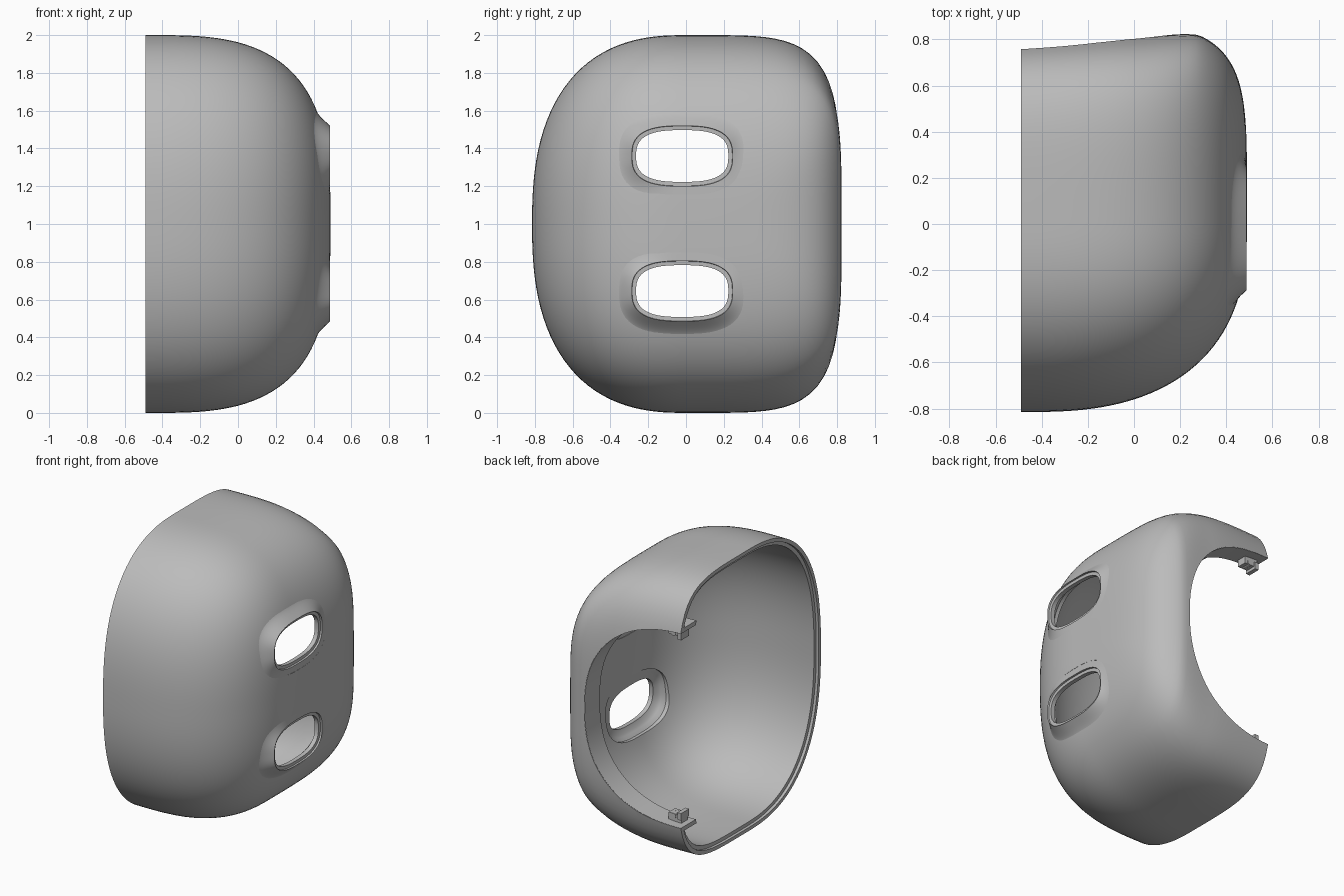
import bpy, bmesh, math
from mathutils import Matrix

if "Cube" in bpy.data.objects:
    bpy.data.objects.remove(bpy.data.objects["Cube"])

RIM_X, MID_X, YC = -0.49, -0.45, 0.0       # open side, widest section, section centre
P_FRONT, P_BACK = 2.5, 4.7                 # roundness of front and back halves

grey = bpy.data.materials.new("plain_grey")
grey.diffuse_color = (0.5, 0.5, 0.5, 1)
grey.use_nodes = True
grey.node_tree.nodes["Principled BSDF"].inputs["Base Color"].default_value = grey.diffuse_color


def smooth(ob, angle=35):
    bpy.ops.object.select_all(action='DESELECT')
    bpy.context.view_layer.objects.active = ob
    ob.select_set(True)
    bpy.ops.object.shade_smooth_by_angle(angle=math.radians(angle))


def finish(name, bm, angle=35):
    bmesh.ops.recalc_face_normals(bm, faces=bm.faces[:])
    me = bpy.data.meshes.new(name)
    bm.to_mesh(me)
    bm.free()
    me.materials.append(grey)
    ob = bpy.data.objects.new(name, me)
    bpy.context.collection.objects.link(ob)
    smooth(ob, angle)
    return ob


def fall(u, p):
    return max(0.0, 1 - max(0.0, min(1.0, u)) ** p) ** (1 / p)


def polar(a, p):
    """Unit superellipse point at angle a."""
    c, s = math.cos(a), math.sin(a)
    r = (abs(c) ** p + abs(s) ** p) ** (-1 / p)
    return c * r, s * r


def section(x, off=0.0):
    """Front depth, back depth and half height of the shell at x."""
    u = (x - MID_X) / (0.94 - off)
    k = min(x, 0.28)
    back = 0.82 + 0.06 * k + 0.5 * max(k, 0) ** 2
    return (0.815 - off) * fall(u, 2.5), (back - off) * fall(u, 5), (1 - off) * fall(u, 3)


def ring(x, off, n=128):
    f, b, h = section(x, off)
    pts = []
    for i in range(n):
        a = 2 * math.pi * i / n
        back = math.cos(a) > 0
        c, s = polar(a, P_BACK if back else P_FRONT)
        pts.append((x, YC + c * (b if back else f), 1 + s * h))
    return pts


def surface_x(y, z):
    """Outer shell x at a given y, z."""
    lo, hi = RIM_X, 0.489
    for _ in range(30):
        x = (lo + hi) / 2
        f, b, h = section(x)
        d, p = (b, P_BACK) if y > YC else (f, P_FRONT)
        inside = (abs(y - YC) / d) ** p + (abs(z - 1) / h) ** p < 1
        lo, hi = (x, hi) if inside else (lo, x)
    return lo


def surface_y(x, z):
    """Outer shell back y at a given x, z."""
    f, b, h = section(x)
    return YC + b * fall(abs(z - 1) / h, P_BACK)


def loft(bm, loops, closed=True, wrap=False):
    rows = [[bm.verts.new(p) for p in lp] for lp in loops]
    pairs = list(zip(rows, rows[1:])) + ([(rows[-1], rows[0])] if wrap else [])
    for a, b in pairs:
        n = len(a)
        for i in range(n if closed else n - 1):
            j = (i + 1) % n
            bm.faces.new((a[i], a[j], b[j], b[i]))
    return rows


def prism(name, loop_a, loop_b):
    """Hidden cutter between two loops."""
    bm = bmesh.new()
    for r in loft(bm, [loop_a, loop_b]):
        bm.faces.new(r)
    ob = finish(name, bm)
    ob.hide_render = True
    ob.hide_set(True)
    return ob


# Shell: outer skin, stepped rim and inner skin as one closed loft
WALL, N = 0.05, 44


def skin_x(i, off):
    return MID_X + (0.94 - off) * polar(math.pi / 2 * i / N, 3)[1]


loops = [ring(skin_x(i, 0), 0) for i in range(N - 1, -1, -1)]
loops += [ring(RIM_X, 0), ring(RIM_X, 0.025), ring(RIM_X + 0.02, 0.025), ring(RIM_X + 0.02, WALL)]
loops += [ring(skin_x(i, WALL), WALL) for i in range(1, N)]
bm = bmesh.new()
rows = loft(bm, loops)
for row, px in ((rows[0], 0.49), (rows[-1], 0.49 - WALL)):
    pole = bm.verts.new((px, YC, 1))
    for i in range(len(row)):
        bm.faces.new((row[i], row[(i + 1) % len(row)], pole))
shell = finish("shell", bm)

# Back opening contour
M = 48


def opening(a, grow=0.0):
    c, s = polar(a, 2.35)
    return RIM_X + c * (0.71 + grow), 1 + s * (0.69 + grow)


def opening_loop(y):
    pts = [opening(-math.pi / 2 + math.pi * i / M, 0.002) for i in range(2 * M)]
    return [(x, y, z) for x, z in pts]


# Side slot contour, x given by a rule
SLOTS = (1.36, 0.645)


def slot(zc, grow, fx, n=72):
    pts = []
    for i in range(n):
        c, s = polar(2 * math.pi * i / n, 2.8)
        y, z = -0.02 + (0.267 + grow) * c, zc + (0.16 + grow) * s
        pts.append((fx(y, z), y, z))
    return pts


cutters = [prism("opening_cutter", opening_loop(0.3), opening_loop(1.2))]
for zc in SLOTS:
    cutters.append(prism("slot_cutter", slot(zc, 0.045, lambda y, z: 0.2),
                         slot(zc, 0.045, lambda y, z: 0.7)))
for c in cutters:
    m = shell.modifiers.new("cut", 'BOOLEAN')
    m.operation, m.solver, m.object = 'DIFFERENCE', 'EXACT', c
bpy.context.view_layer.objects.active = shell
for m in list(shell.modifiers):
    bpy.ops.object.modifier_apply(modifier=m.name)
for c in cutters:
    bpy.data.objects.remove(c)
smooth(shell)

# Slot collars: the wall flares smoothly out to a flat lip with a shallow step
STEPS, FLARE = 7, 0.08


def flare(zc, t, drop):
    k = (1 - t) ** 2                         # 1 at the lip, 0 on the shell
    sink = 0.003 * t * t

    def fx(y, z):
        s = surface_x(y, z)
        return s + (0.488 - s) * k - sink - drop
    return slot(zc, FLARE * t, fx)


for zc in SLOTS:
    outer = [flare(zc, i / STEPS, 0) for i in range(STEPS, -1, -1)]
    inner = [flare(zc, i / STEPS, WALL - 0.005) for i in range(1, STEPS + 1)]
    lip = [slot(zc, -0.002, lambda y, z: 0.476),
           slot(zc, -0.023, lambda y, z: 0.475),
           slot(zc, -0.023, lambda y, z: 0.445)]
    bm = bmesh.new()
    loft(bm, outer + lip + inner, wrap=True)
    finish("slot_collar", bm, 40)

# Lip running inward around the back opening
LIP = 0.17
angles = [-math.pi / 2 + math.pi * i / M for i in range(M + 1)]


def lip_loop(grow, dy):
    out = []
    for a in angles:
        x, z = opening(a, grow)
        out.append((x, surface_y(x, z) - dy, z))
    return out


bm = bmesh.new()
rows = loft(bm, [lip_loop(0, 0.002), lip_loop(0, LIP), lip_loop(0.03, LIP),
                 lip_loop(0.03, 0.02)], closed=False, wrap=True)
for k in (0, -1):
    bm.faces.new([r[k] for r in rows])
finish("opening_lip", bm)

# Small clips at both ends of the lip
for side in (1, -1):
    bm = bmesh.new()
    for (cx, cy, cz), (sx, sy, sz) in (((-0.40, 0.66, 0.665), (0.10, 0.07, 0.06)),
                                       ((-0.44, 0.66, 0.64), (0.03, 0.09, 0.05))):
        mat = Matrix.Translation((cx, cy, 1 + side * cz)) @ Matrix.Diagonal((sx, sy, sz, 1))
        bmesh.ops.create_cube(bm, size=1, matrix=mat)
    pin = Matrix.Translation((-0.39, 0.67, 1 + side * 0.65)) @ Matrix.Rotation(math.pi / 2, 4, 'X')
    bmesh.ops.create_cone(bm, cap_ends=True, segments=16, radius1=0.02, radius2=0.02,
                          depth=0.06, matrix=pin)
    finish("lip_clip", bm)
